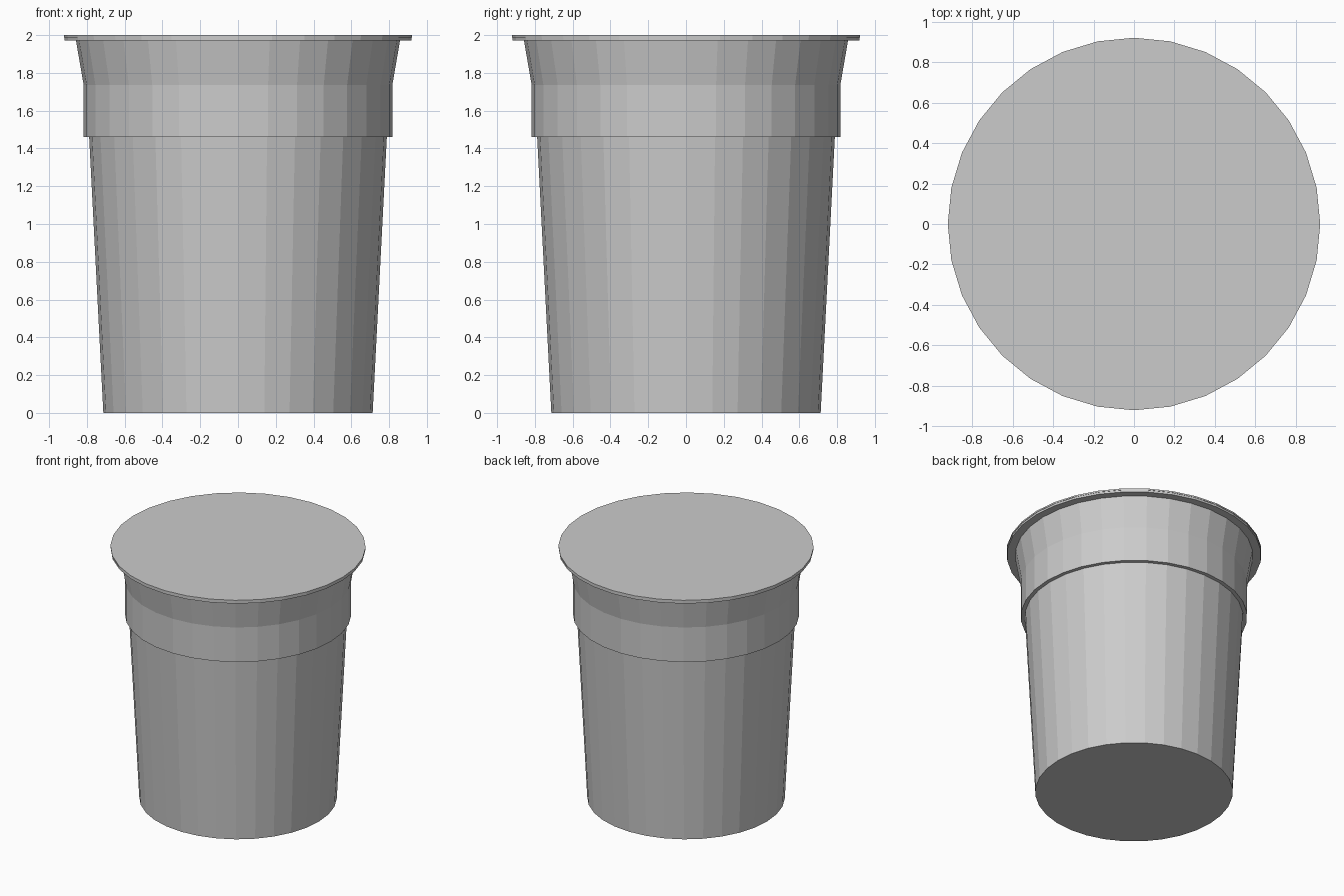
import bpy, bmesh
from math import cos, sin, tau

if "Cube" in bpy.data.objects:
    bpy.data.objects.remove(bpy.data.objects["Cube"])

SIDES = 32


def lathe(name, profile, cap_bottom=True, cap_top=False):
    """Spin a (radius, z) profile into a faceted round part."""
    bm = bmesh.new()
    rings = [[bm.verts.new((r * cos(tau * i / SIDES), r * sin(tau * i / SIDES), z))
              for i in range(SIDES)] for r, z in profile]
    for low, high in zip(rings, rings[1:]):
        for i in range(SIDES):
            j = (i + 1) % SIDES
            bm.faces.new((low[i], low[j], high[j], high[i]))
    if cap_bottom:
        bm.faces.new(rings[0][::-1])
    if cap_top:
        bm.faces.new(rings[-1])
    mesh = bpy.data.meshes.new(name)
    bm.to_mesh(mesh)
    bm.free()
    obj = bpy.data.objects.new(name, mesh)
    bpy.context.collection.objects.link(obj)
    return obj


# Tapered cup with stepped collar, flared neck and flat rim
lathe("cup", [(0.713, 0), (0.788, 1.46), (0.817, 1.46), (0.817, 1.735),
              (0.858, 1.972), (0.918, 1.972), (0.918, 1.988)])

# Thin sealed lid resting on the rim
lathe("lid", [(0.921, 1.988), (0.921, 2.0)], cap_top=True)
